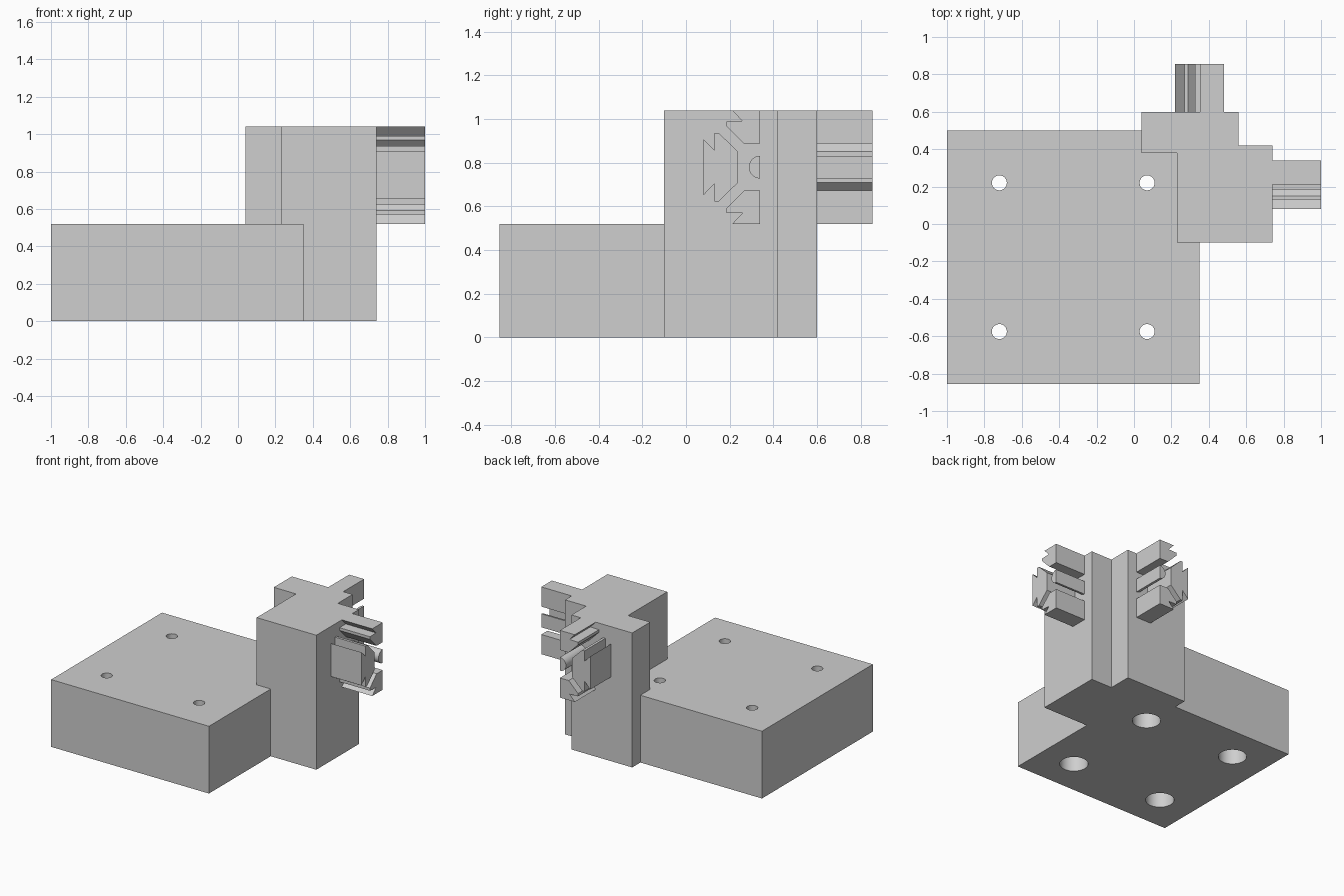
import bpy, bmesh
from math import sin, cos, pi, radians
from mathutils import Vector

if "Cube" in bpy.data.objects:
    bpy.data.objects.remove(bpy.data.objects["Cube"])

grey = bpy.data.materials.new("light_grey")
grey.use_nodes = True
grey.diffuse_color = (0.62, 0.62, 0.62, 1)
grey.node_tree.nodes["Principled BSDF"].inputs["Base Color"].default_value = grey.diffuse_color


def prism(name, outlines, place, push):
    """Extrude flat outlines, put in space by place(u, v), along push."""
    bm = bmesh.new()
    for outline in outlines:
        face = bm.faces.new([bm.verts.new(place(u, v)) for u, v in outline])
        top = bmesh.ops.extrude_face_region(bm, geom=[face])["geom"]
        verts = [g for g in top if isinstance(g, bmesh.types.BMVert)]
        bmesh.ops.translate(bm, verts=verts, vec=Vector(push))
    # the starting face stays as the lower cap
    bmesh.ops.recalc_face_normals(bm, faces=bm.faces)
    mesh = bpy.data.meshes.new(name)
    bm.to_mesh(mesh)
    bm.free()
    obj = bpy.data.objects.new(name, mesh)
    bpy.context.collection.objects.link(obj)
    mesh.materials.append(grey)
    return obj


def activate(obj):
    bpy.ops.object.select_all(action="DESELECT")
    obj.select_set(True)
    bpy.context.view_layer.objects.active = obj


def arc(cx, cy, r, start, end, steps):
    return [(cx + r * cos(start + (end - start) * i / steps),
             cy + r * sin(start + (end - start) * i / steps)) for i in range(steps + 1)]


# Base block, notched round the corner post
base = prism("base_block",
             [[(-1, -.855), (.35, -.855), (.35, -.1), (.23, -.1),
               (.23, .38), (.04, .38), (.04, .5), (-1, .5)]],
             lambda u, v: (u, v, 0), (0, 0, .52))

# Screw holes with wide counterbores from below
for label, radius, bottom, height in (("screw_hole", .04, -.1, 1), ("counterbore", .1, -.1, .52)):
    circles = [arc(x, y, radius, 0, 2 * pi, 40)[:-1] for x in (-.72, .07) for y in (.22, -.575)]
    cutter = prism(label + "_cutter", circles,
                   lambda u, v: (u, v, bottom), (0, 0, height))
    cutter.hide_render = True
    mod = base.modifiers.new(label, "BOOLEAN")
    mod.operation = "DIFFERENCE"
    mod.solver = "EXACT"
    mod.object = cutter
    activate(base)
    bpy.ops.object.modifier_apply(modifier=mod.name)
    bpy.data.objects.remove(cutter)
activate(base)
bpy.ops.object.shade_smooth_by_angle(angle=radians(30))

# Stepped corner post
prism("corner_post",
      [[(.23, -.1), (.74, -.1), (.74, .42), (.56, .42), (.56, .6),
        (.04, .6), (.04, .38), (.23, .38)]],
      lambda u, v: (u, v, 0), (0, 0, 1.04))

# Slot keys: u runs from the outer face to the middle, v is height from the centre line
half_arrow = [(0, .128), (.05, .077), (.05, .157), (.07, .157), (.158, .071)]
arrow = half_arrow + [(u, -v) for u, v in reversed(half_arrow)]
hook = [(.132, .26), (.178, .211), (.105, .209), (.105, .188), (.185, .108), (.26, .108), (.26, .26)]
low_hook = [(u, -v) for u, v in reversed(hook)]
core = arc(.26, 0, .052, pi / 2, 3 * pi / 2, 20)

keys = {"right": (lambda u, v: (.74, .08 + u, .78 + v), (.26, 0, 0)),
        "back": (lambda u, v: (.22 + u, .6, .78 + v), (0, .255, 0))}
parts = {"arrow_key": arrow, "upper_hook_key": hook, "lower_hook_key": low_hook, "core_key": core}
for side, (place, push) in keys.items():
    for part, outline in parts.items():
        key = prism(side + "_" + part, [outline], place, push)
        activate(key)
        bpy.ops.object.shade_smooth_by_angle(angle=radians(30))
